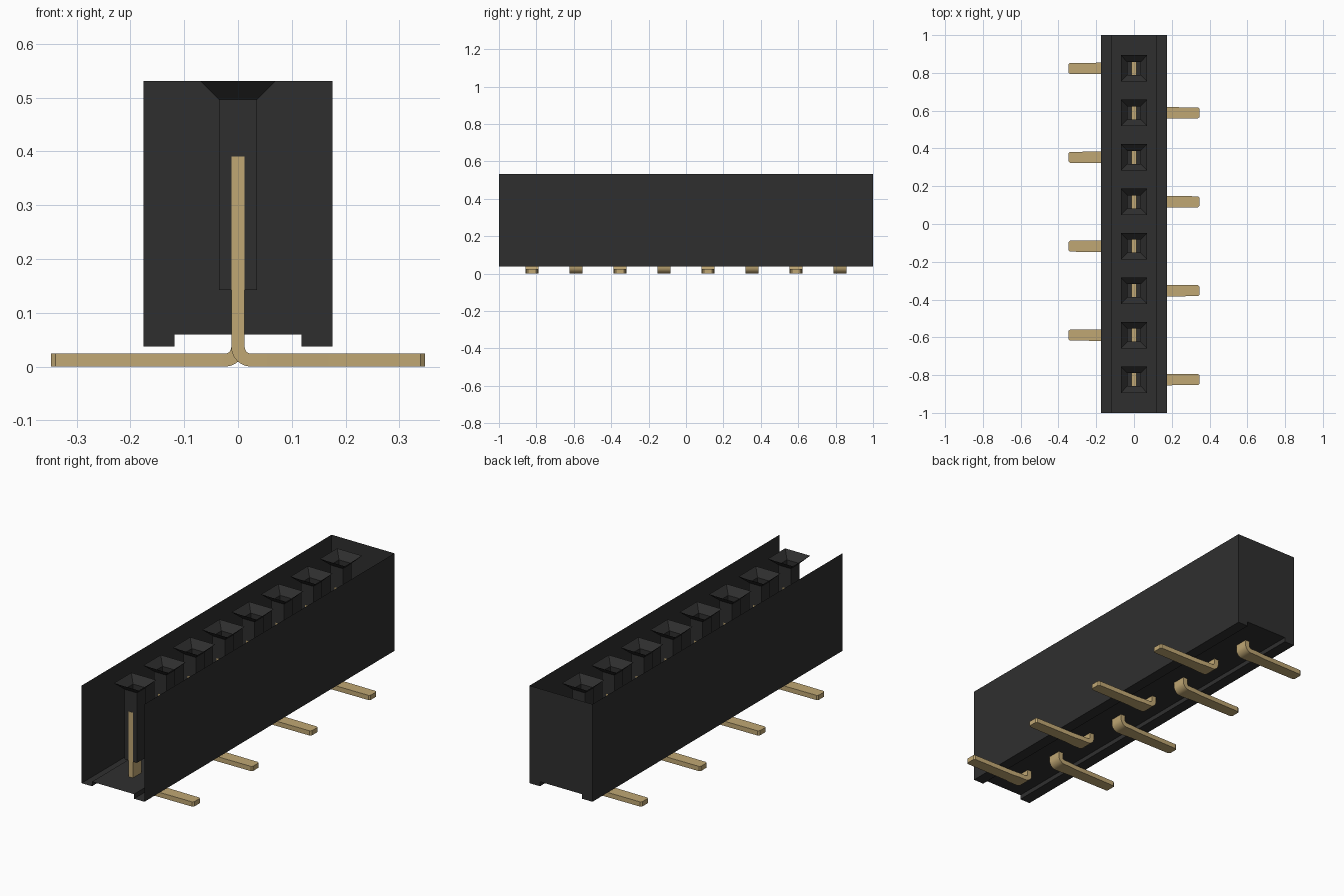
import bpy, bmesh, math

old = bpy.data.objects.get("Cube")
if old:
    bpy.data.objects.remove(old)


def material(name, rgb, rough, metal=0.0):
    m = bpy.data.materials.new(name)
    m.use_nodes = True
    m.diffuse_color = (*rgb, 1)
    b = m.node_tree.nodes["Principled BSDF"]
    b.inputs["Base Color"].default_value = (*rgb, 1)
    b.inputs["Roughness"].default_value = rough
    b.inputs["Metallic"].default_value = metal
    return m


black = material("black plastic", (0.028, 0.028, 0.028), 0.6)
gold = material("pale gold", (0.53, 0.39, 0.175), 0.5)


def finish(name, bm, mat, smooth=False):
    me = bpy.data.meshes.new(name)
    bm.to_mesh(me)
    bm.free()
    me.materials.append(mat)
    ob = bpy.data.objects.new(name, me)
    bpy.context.collection.objects.link(ob)
    if smooth:
        bpy.ops.object.select_all(action='DESELECT')
        ob.select_set(True)
        bpy.context.view_layer.objects.active = ob
        bpy.ops.object.shade_smooth_by_angle(angle=math.radians(30))
    return ob


def loft(bm, rings, cap_start=True, cap_end=True):
    """Bridge closed rings of points with quads and cap the chosen ends."""
    loops = [[bm.verts.new(p) for p in r] for r in rings]
    for a, b in zip(loops, loops[1:]):
        n = len(a)
        for i in range(n):
            bm.faces.new((a[i], a[(i + 1) % n], b[(i + 1) % n], b[i]))
    if cap_start:
        bm.faces.new(loops[0])
    if cap_end:
        bm.faces.new(loops[-1])


COUNT = 8
PITCH = 4 / 17
W, TOP, RAIL_Z, FLOOR_Z, RAIL_X = 0.176, 0.531, 0.037, 0.06, 0.118
HOLE, MOUTH = 0.035, 0.07

# Housing: thin shell, open at the top and front, with a channel underneath
profile = [(W, TOP), (W, RAIL_Z), (RAIL_X, RAIL_Z), (RAIL_X, FLOOR_Z)]
profile += [(-x, z) for x, z in reversed(profile)]
bm = bmesh.new()
front = [bm.verts.new((x, -1, z)) for x, z in profile]
back = [bm.verts.new((x, 1, z)) for x, z in profile]
for i in range(len(profile) - 1):
    bm.faces.new((front[i], front[i + 1], back[i + 1], back[i]))
bm.faces.new(back)
bmesh.ops.recalc_face_normals(bm, faces=bm.faces)
# Make the long wall face outwards, and everything else with it
bm.faces.ensure_lookup_table()
if bm.faces[0].normal.x < 0:
    bmesh.ops.reverse_faces(bm, faces=bm.faces)
finish("housing", bm, black)


def square(h, y, z, hy=None):
    hy = hy or h
    return [(-h, y - hy, z), (h, y - hy, z), (h, y + hy, z), (-h, y + hy, z)]


# Bent pin sections: outer point, inner point (x, z) and half width in y
T, FOOT, R = 0.0125, 0.024, 0.012
cx, cz = T + R, FOOT + R
sections = [((-T, 0.39), (T, 0.39), HOLE)]
for k in range(7):
    a = math.pi + k * math.pi / 12
    c, s = math.cos(a), math.sin(a)
    ro = cz
    sections.append(((cx + (cx + T) * c, cz + ro * s),
                     (cx + R * c, cz + R * s), HOLE))
for x, hw in ((0.06, 0.035), (0.10, 0.031), (0.339, 0.029), (0.347, 0.022)):
    sections.append(((x, 0), (x, FOOT), hw))

for i in range(COUNT):
    y = 1 - PITCH * (i + 0.75)
    side = -1 if i % 2 == 0 else 1

    # Socket: funnel mouth running into a square tube
    bm = bmesh.new()
    loft(bm, [square(MOUTH, y, TOP), square(HOLE, y, 0.496, HOLE - 0.0006),
              square(HOLE, y, 0.142, HOLE - 0.0006)], cap_start=False)
    bmesh.ops.recalc_face_normals(bm, faces=bm.faces)
    finish(f"socket_{i + 1}", bm, black)

    # Pin: upright blade, bend and flat foot
    bm = bmesh.new()
    rings = []
    for (xo, zo), (xi, zi), hw in sections:
        rings.append([(side * xo, y - hw, zo), (side * xi, y - hw, zi),
                      (side * xi, y + hw, zi), (side * xo, y + hw, zo)])
    loft(bm, rings)
    bmesh.ops.recalc_face_normals(bm, faces=bm.faces)
    finish(f"pin_{i + 1}", bm, gold, smooth=True)
